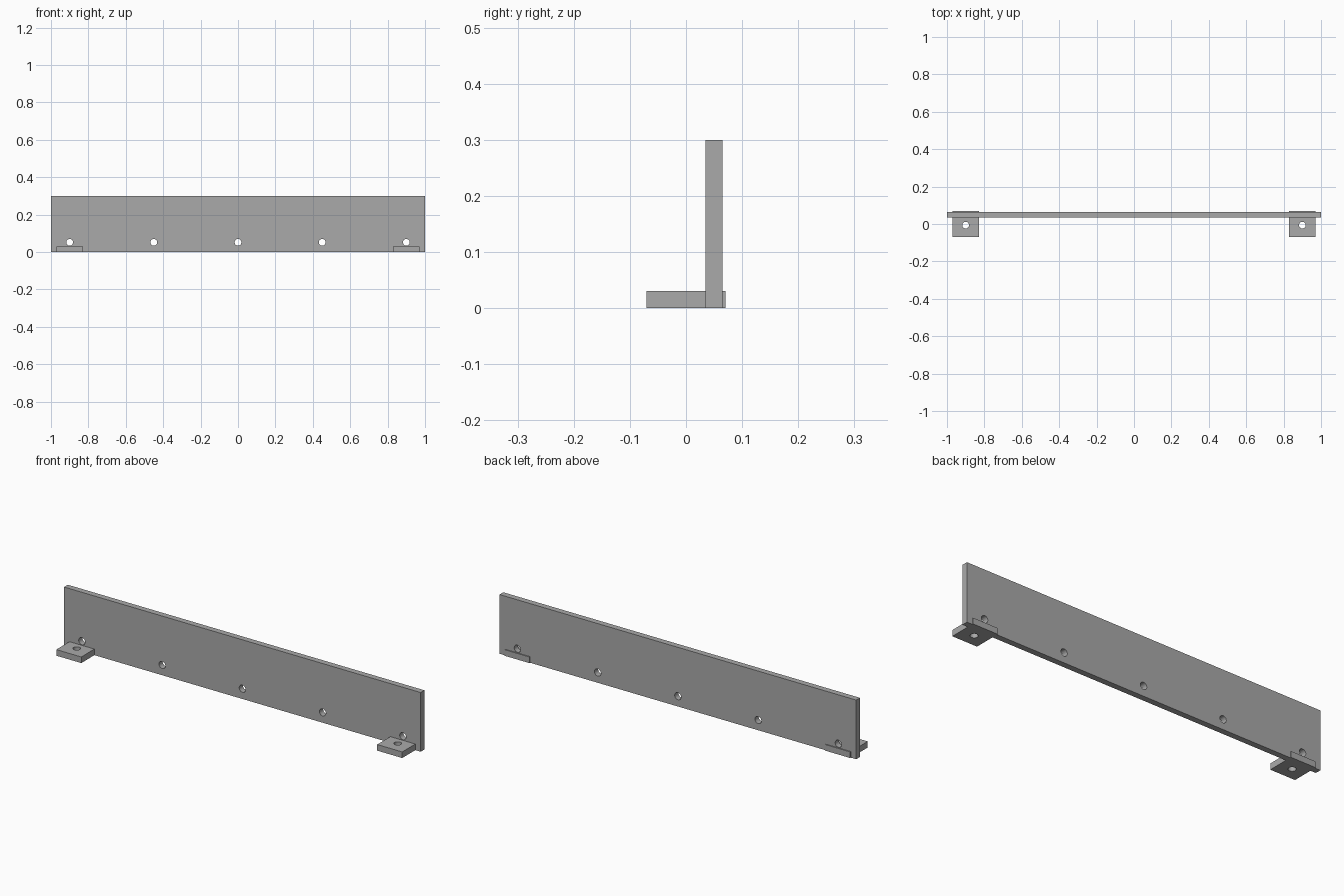
import bpy, math
from mathutils import Matrix

if "Cube" in bpy.data.objects:
    bpy.data.objects.remove(bpy.data.objects["Cube"])

grey = bpy.data.materials.new("plain_grey")
grey.diffuse_color = (0.40, 0.40, 0.40, 1)
grey.use_nodes = True
grey.node_tree.nodes["Principled BSDF"].inputs["Base Color"].default_value = grey.diffuse_color


def box(name, lo, hi):
    size = [b - a for a, b in zip(lo, hi)]
    mid = [(a + b) / 2 for a, b in zip(lo, hi)]
    bpy.ops.mesh.primitive_cube_add(size=1)
    ob = bpy.context.object
    ob.name = name
    ob.data.transform(Matrix.Translation(mid) @ Matrix.Diagonal((*size, 1)))
    ob.data.materials.append(grey)
    return ob


def drill(ob, centre, rot=(0, 0, 0), radius=0.018):
    # Round through-hole cut with a temporary cylinder
    bpy.ops.mesh.primitive_cylinder_add(vertices=32, radius=radius, depth=0.12,
                                        location=centre, rotation=rot)
    cutter = bpy.context.object
    cutter.data.materials.append(grey)
    bpy.context.view_layer.objects.active = ob
    mod = ob.modifiers.new("hole", 'BOOLEAN')
    mod.operation = 'DIFFERENCE'
    mod.solver = 'EXACT'
    mod.object = cutter
    bpy.ops.object.modifier_apply(modifier=mod.name)
    bpy.data.objects.remove(cutter, do_unlink=True)


def smooth(ob):
    bpy.ops.object.select_all(action='DESELECT')
    ob.select_set(True)
    bpy.context.view_layer.objects.active = ob
    bpy.ops.object.shade_smooth_by_angle(angle=math.radians(30))


# Upright board with a row of five holes
board = box("upright_board", (-1, 0.035, 0), (1, 0.065, 0.3))
for x in (-0.9, -0.45, 0, 0.45, 0.9):
    drill(board, (x, 0.05, 0.052), (math.pi / 2, 0, 0))
smooth(board)

# Mounting tabs at both ends, passing just through the board
for side, x in (("left", -0.9), ("right", 0.9)):
    tab = box(side + "_mounting_tab", (x - 0.07, -0.07, 0), (x + 0.07, 0.07, 0.031))
    drill(tab, (x, -0.006, 0.015))
    smooth(tab)
